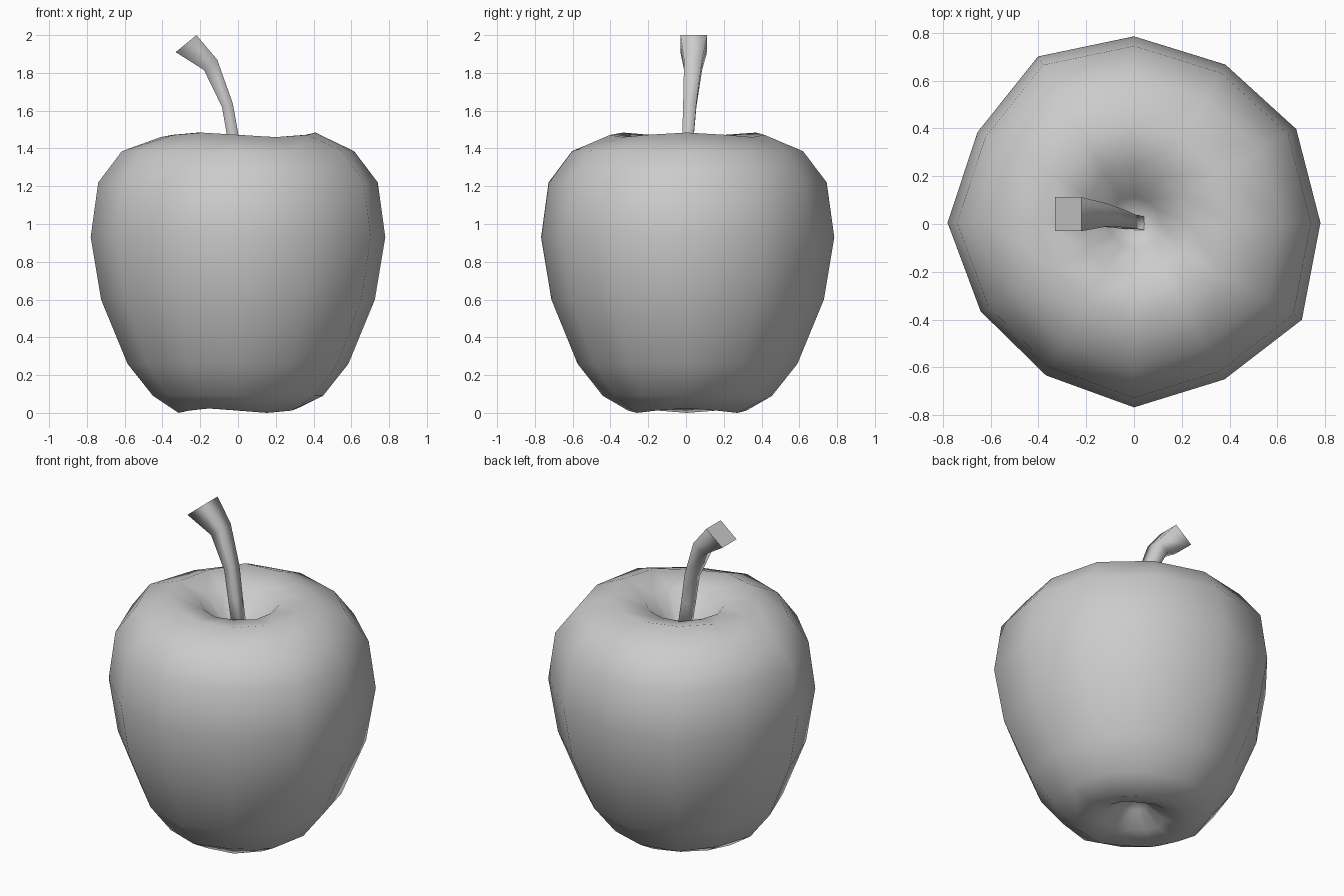
import bpy, bmesh
from math import sin, cos, pi, radians
from mathutils import Vector

cube = bpy.data.objects.get("Cube")
if cube:
    bpy.data.objects.remove(cube, do_unlink=True)

# Single grey colour
grey = bpy.data.materials.new("plain grey")
grey.use_nodes = True
GREY = (0.6, 0.6, 0.6, 1)
grey.diffuse_color = GREY
grey.node_tree.nodes["Principled BSDF"].inputs["Base Color"].default_value = GREY


def skin(name, rings, start_tip=None, end_tip=None, cap=False, angle=60):
    """Bridge rings of points; close the ends with a point or a flat cap."""
    bm = bmesh.new()
    loops = [[bm.verts.new(p) for p in ring] for ring in rings]
    n = len(loops[0])
    for low, high in zip(loops, loops[1:]):
        for i in range(n):
            j = (i + 1) % n
            bm.faces.new((low[i], low[j], high[j], high[i]))
    for tip, loop in ((start_tip, loops[0]), (end_tip, loops[-1])):
        if tip:
            v = bm.verts.new(tip)
            for i in range(n):
                bm.faces.new((v, loop[i], loop[(i + 1) % n]))
    if cap:
        bm.faces.new(loops[0])
        bm.faces.new(loops[-1])
    bmesh.ops.recalc_face_normals(bm, faces=bm.faces)
    mesh = bpy.data.meshes.new(name)
    bm.to_mesh(mesh)
    bm.free()
    mesh.materials.append(grey)
    obj = bpy.data.objects.new(name, mesh)
    bpy.context.collection.objects.link(obj)
    bpy.ops.object.select_all(action='DESELECT')
    obj.select_set(True)
    bpy.context.view_layer.objects.active = obj
    bpy.ops.object.shade_smooth_by_angle(angle=radians(angle))
    return obj


# Apple body: twelve-sided, slightly lopsided, dimpled at both ends
LOBES = (1, 1.005, .98, 1, 1.03, .97, 1, .95, .945, .99, .97, 1.04)
# (radius, height, height wobble)
PROFILE = ((.07, .13, 0), (.18, .05, .01), (.315, .012, .012), (.45, .09, 0),
           (.585, .26, 0), (.725, .6, 0), (.78, .93, 0), (.74, 1.22, 0),
           (.615, 1.385, 0), (.41, 1.472, .012), (.23, 1.43, 0), (.11, 1.3, 0))
rings = []
for r, z, wobble in PROFILE:
    ring = []
    for k, lobe in enumerate(LOBES):
        a = k * pi / 6
        ring.append((r * lobe * cos(a), r * lobe * sin(a) + .005,
                     z + wobble * cos(3 * a)))
    rings.append(ring)
skin("apple_body", rings, (0, 0, .17), (.02, 0, 1.22), angle=75)

# Stem: square section, leaning and flaring towards a flat cut end
# (left x, left z, right x, right z, y min, y max)
SECTIONS = ((-.01, 1.19, .05, 1.2, -.025, .03),
            (-.055, 1.45, .005, 1.46, -.02, .04),
            (-.085, 1.62, -.028, 1.64, -.015, .055),
            (-.18, 1.815, -.11, 1.87, -.01, .085),
            (-.33, 1.91, -.22, 2.0, -.03, .112))
skin("stem", [[(x0, y0, z0), (x1, y0, z1), (x1, y1, z1), (x0, y1, z0)]
              for x0, z0, x1, z1, y0, y1 in SECTIONS], cap=True, angle=100)
stem = bpy.data.objects["stem"]
# Keep the cut end crisp and flat
for edge in stem.data.edges:
    if all(stem.data.vertices[v].co.z > 1.9 for v in edge.vertices):
        edge.use_edge_sharp = True
